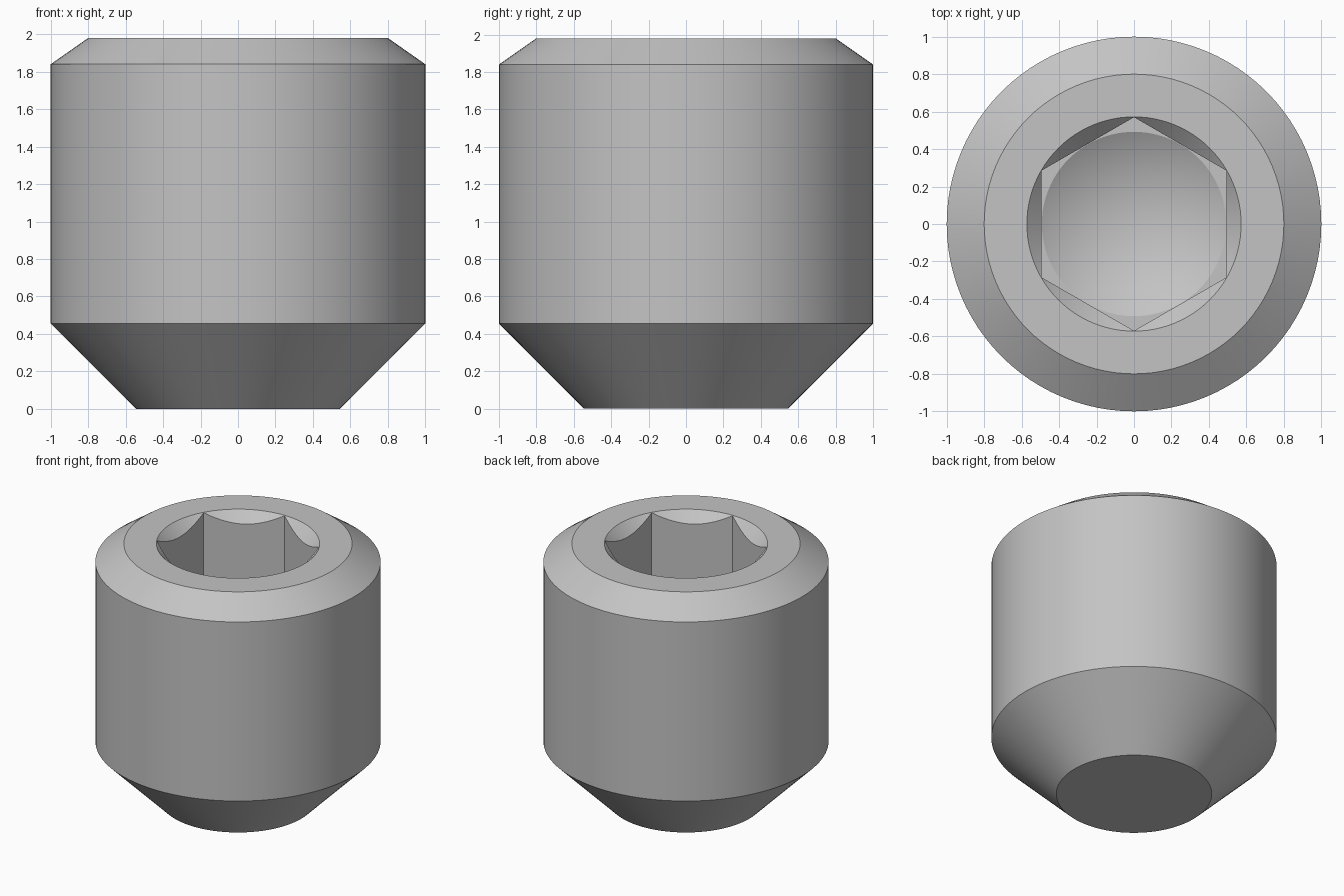
import bpy
import bmesh
import math

SEGMENTS = 96
HEIGHT = 1.98
HEX_RADIUS = 0.57        # socket corner radius, corners on +y and -y
SOCKET_FLOOR = 0.98

cube = bpy.data.objects.get("Cube")
if cube:
    bpy.data.objects.remove(cube, do_unlink=True)

steel = bpy.data.materials.new("steel_grey")
steel.use_nodes = True
colour = (0.55, 0.55, 0.55, 1.0)
steel.diffuse_color = colour
steel.node_tree.nodes["Principled BSDF"].inputs["Base Color"].default_value = colour


def lathe(name, profile, sides=SEGMENTS, start=0.0):
    """Closed solid of revolution from (radius, z) points, bottom to top."""
    bm = bmesh.new()
    rings = []
    for r, z in profile:
        if r == 0:
            rings.append([bm.verts.new((0, 0, z))] * sides)
            continue
        angles = [start + math.tau * i / sides for i in range(sides)]
        rings.append([bm.verts.new((r * math.cos(a), r * math.sin(a), z)) for a in angles])
    for low, high in zip(rings, rings[1:]):
        for i in range(sides):
            j = (i + 1) % sides
            corners = [low[i], low[j], high[j], high[i]]
            bm.faces.new(list(dict.fromkeys(corners)))
    for ring in (rings[0], rings[-1]):
        if ring[0] is not ring[1]:
            bm.faces.new(ring)
    bmesh.ops.recalc_face_normals(bm, faces=bm.faces)
    mesh = bpy.data.meshes.new(name)
    bm.to_mesh(mesh)
    bm.free()
    mesh.materials.append(steel)
    obj = bpy.data.objects.new(name, mesh)
    bpy.context.collection.objects.link(obj)
    return obj


# Screw body with bevelled top and tapered flat point
body = lathe("screw_body", [(0.545, 0), (1, 0.455), (1, 1.84), (0.8, HEIGHT)])

# Hex socket, drilled conical floor and 45 degree lead-in chamfer
cutters = [
    lathe("socket_cutter", [(HEX_RADIUS, SOCKET_FLOOR), (HEX_RADIUS, HEIGHT + 0.1)],
          6, math.pi / 2),
    lathe("drill_cutter", [(0, SOCKET_FLOOR - 0.285), (0.492, SOCKET_FLOOR),
                           (0.492, SOCKET_FLOOR + 0.1)]),
    lathe("chamfer_cutter", [(0.402, HEIGHT - 0.17), (0.622, HEIGHT + 0.05)]),
]

bpy.ops.object.select_all(action="DESELECT")
bpy.context.view_layer.objects.active = body
body.select_set(True)
for cutter in cutters:
    cutter.hide_render = True
    cut = body.modifiers.new(cutter.name, "BOOLEAN")
    cut.operation = "DIFFERENCE"
    cut.solver = "EXACT"
    cut.object = cutter
    bpy.ops.object.modifier_apply(modifier=cut.name)
    bpy.data.objects.remove(cutter, do_unlink=True)

# Smooth curved walls, crisp machined edges
bpy.ops.object.shade_smooth_by_angle(angle=math.radians(20))
